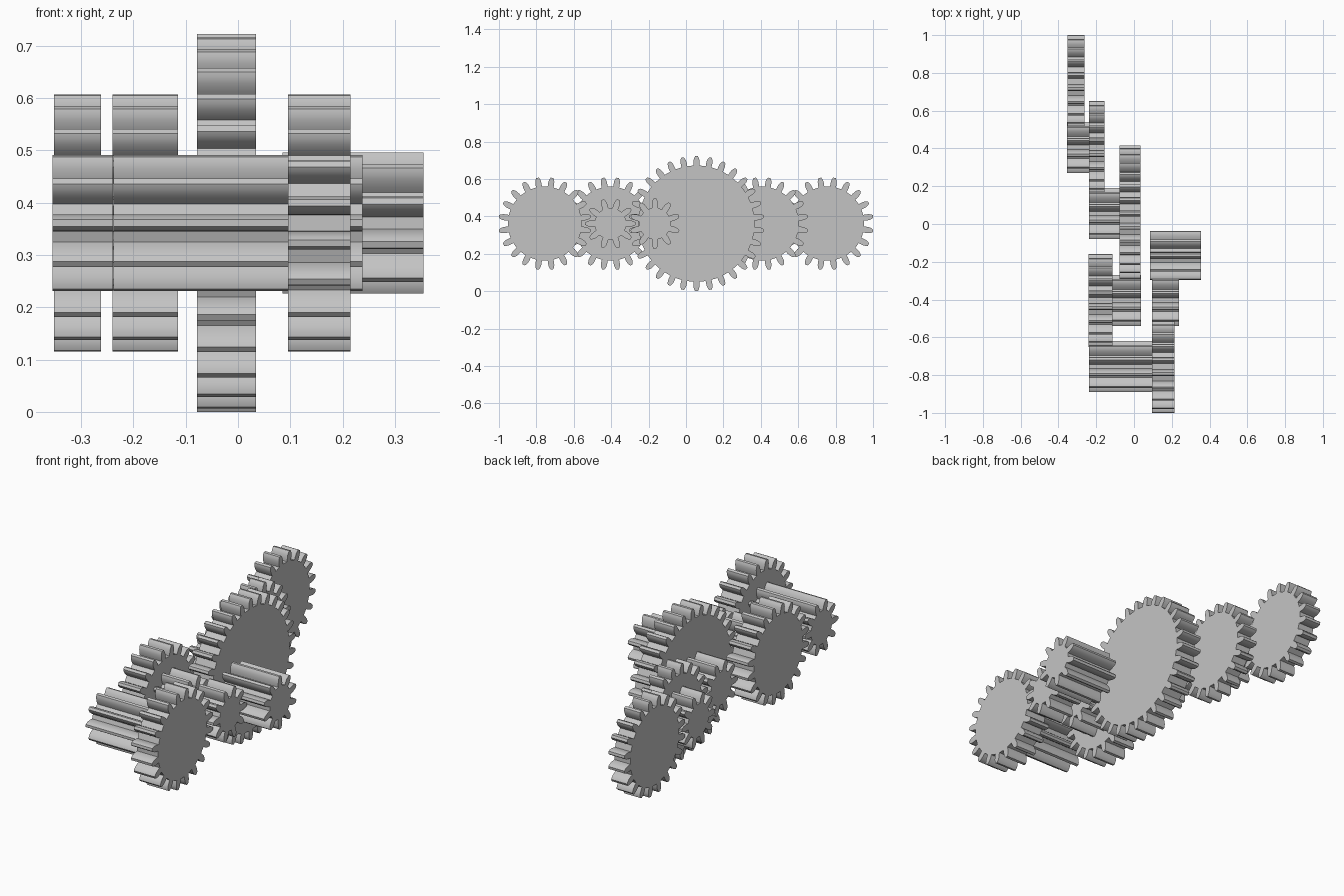
import bpy, bmesh
from math import sin, cos, pi

if "Cube" in bpy.data.objects:
    bpy.data.objects.remove(bpy.data.objects["Cube"])

steel = bpy.data.materials.new("grey steel")
steel.use_nodes = True
grey = (0.55, 0.55, 0.55, 1)
steel.diffuse_color = grey
steel.node_tree.nodes["Principled BSDF"].inputs["Base Color"].default_value = grey

AXLE_Z = 0.361
DEPTH = 0.05
# tooth flank: share of tooth depth, half width
FLANK = [(0, 0.0155), (0.25, 0.0165), (0.6, 0.0155), (0.85, 0.0115), (1, 0.0065)]


def gear(name, teeth, radius, y, x0, x1, tooth_up=False):
    """Spur gear on an axle along x, extruded from x0 to x1."""
    bm = bmesh.new()
    root = radius - DEPTH
    outline = []
    for i in range(teeth):
        a = 2 * pi * (i + (0 if tooth_up else 0.5)) / teeth
        left = [(root + DEPTH * t, -w) for t, w in FLANK]
        right = [(r, -w) for r, w in reversed(left)]
        for r, w in left + right:
            # keep the tip and root on their circles
            r = (r * r - w * w) ** 0.5
            outline.append(bm.verts.new((x0, y + r * sin(a) + w * cos(a),
                                         AXLE_Z + r * cos(a) - w * sin(a))))
    face = bm.faces.new(outline)
    out = bmesh.ops.extrude_face_region(bm, geom=[face], use_keep_orig=True)
    moved = [v for v in out["geom"] if isinstance(v, bmesh.types.BMVert)]
    bmesh.ops.translate(bm, verts=moved, vec=(x1 - x0, 0, 0))
    bmesh.ops.recalc_face_normals(bm, faces=bm.faces)
    mesh = bpy.data.meshes.new(name)
    bm.to_mesh(mesh)
    bm.free()
    mesh.materials.append(steel)
    obj = bpy.data.objects.new(name, mesh)
    bpy.context.collection.objects.link(obj)
    bpy.ops.object.select_all(action="DESELECT")
    obj.select_set(True)
    bpy.context.view_layer.objects.active = obj
    bpy.ops.object.shade_smooth_by_angle(angle=0.5)


SMALL, MEDIUM, LARGE = (10, 0.135), (20, 0.248), (30, 0.361)

# back of the train
gear("rear_gear", *MEDIUM, 0.755, -0.352, -0.262)
gear("second_pinion", *SMALL, 0.406, -0.355, -0.238)
gear("second_gear", *MEDIUM, 0.406, -0.238, -0.157)

# centre axle
gear("centre_pinion", *SMALL, 0.056, -0.238, -0.078)
gear("centre_gear", *LARGE, 0.056, -0.078, 0.034, tooth_up=True)

# fourth axle
gear("fourth_gear", *MEDIUM, -0.404, -0.24, -0.115)
gear("fourth_pinion", *SMALL, -0.404, -0.115, 0.036)
gear("idler_pinion", *SMALL, -0.404, 0.095, 0.238)

# front axle
gear("front_pinion", *SMALL, -0.755, -0.238, 0.096)
gear("front_gear", *MEDIUM, -0.755, 0.096, 0.215)

# long output pinion on the left side
gear("output_pinion", *SMALL, -0.166, 0.085, 0.355, tooth_up=True)
